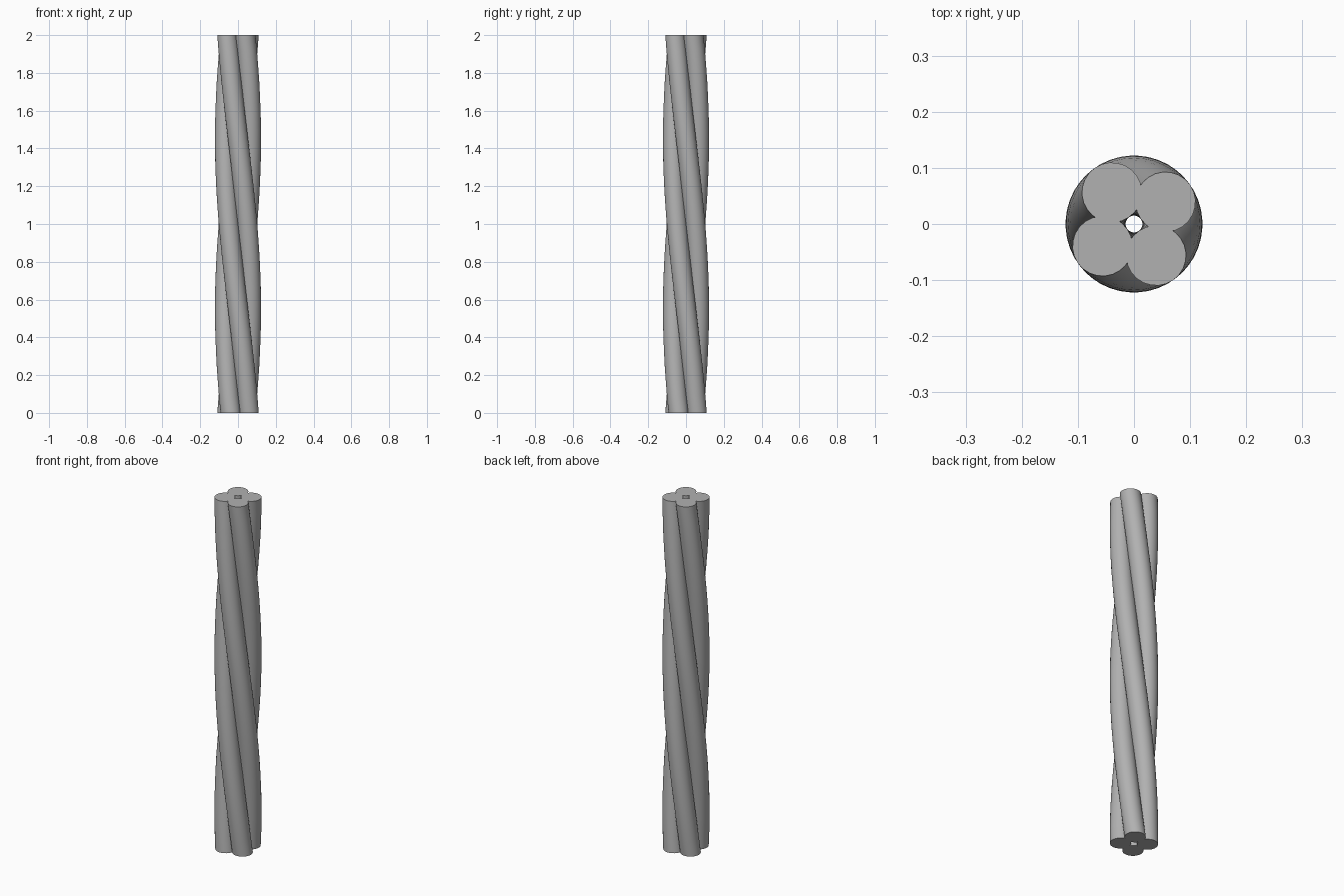
import bpy, bmesh
from math import sin, cos, radians, tau

if "Cube" in bpy.data.objects:
    bpy.data.objects.remove(bpy.data.objects["Cube"])

STRANDS, SIDES, STEPS = 4, 24, 24
HEIGHT, ORBIT, RADIUS = 2.0, 0.0685, 0.0535
TWIST = radians(100)  # turn per unit of height

# Dark grey rope material
grey = bpy.data.materials.new("dark_grey")
grey.diffuse_color = (0.44, 0.44, 0.44, 1)
grey.use_nodes = True
grey.node_tree.nodes["Principled BSDF"].inputs["Base Color"].default_value = grey.diffuse_color


def strand(index):
    """One round strand winding around the z axis, with flat capped ends."""
    bm = bmesh.new()
    rings = []
    for s in range(STEPS + 1):
        z = HEIGHT * s / STEPS
        a = radians(45) + tau * index / STRANDS - TWIST * (z - HEIGHT / 2)
        cx, cy = ORBIT * cos(a), ORBIT * sin(a)
        rings.append([bm.verts.new((cx + RADIUS * cos(a + tau * k / SIDES),
                                    cy + RADIUS * sin(a + tau * k / SIDES), z))
                      for k in range(SIDES)])
    for low, high in zip(rings, rings[1:]):
        for k in range(SIDES):
            n = (k + 1) % SIDES
            bm.faces.new((low[k], low[n], high[n], high[k]))
    bm.faces.new(rings[0][::-1])
    bm.faces.new(rings[-1])
    name = f"rope_strand_{index + 1}"
    mesh = bpy.data.meshes.new(name)
    bm.to_mesh(mesh)
    bm.free()
    mesh.materials.append(grey)
    obj = bpy.data.objects.new(name, mesh)
    bpy.context.collection.objects.link(obj)
    return obj


# Four strands twisted together, leaving a small hollow core
strands = [strand(i) for i in range(STRANDS)]

# Smooth sides, sharp end rims
for obj in strands:
    obj.select_set(True)
bpy.context.view_layer.objects.active = strands[0]
bpy.ops.object.shade_smooth_by_angle(angle=radians(40))
